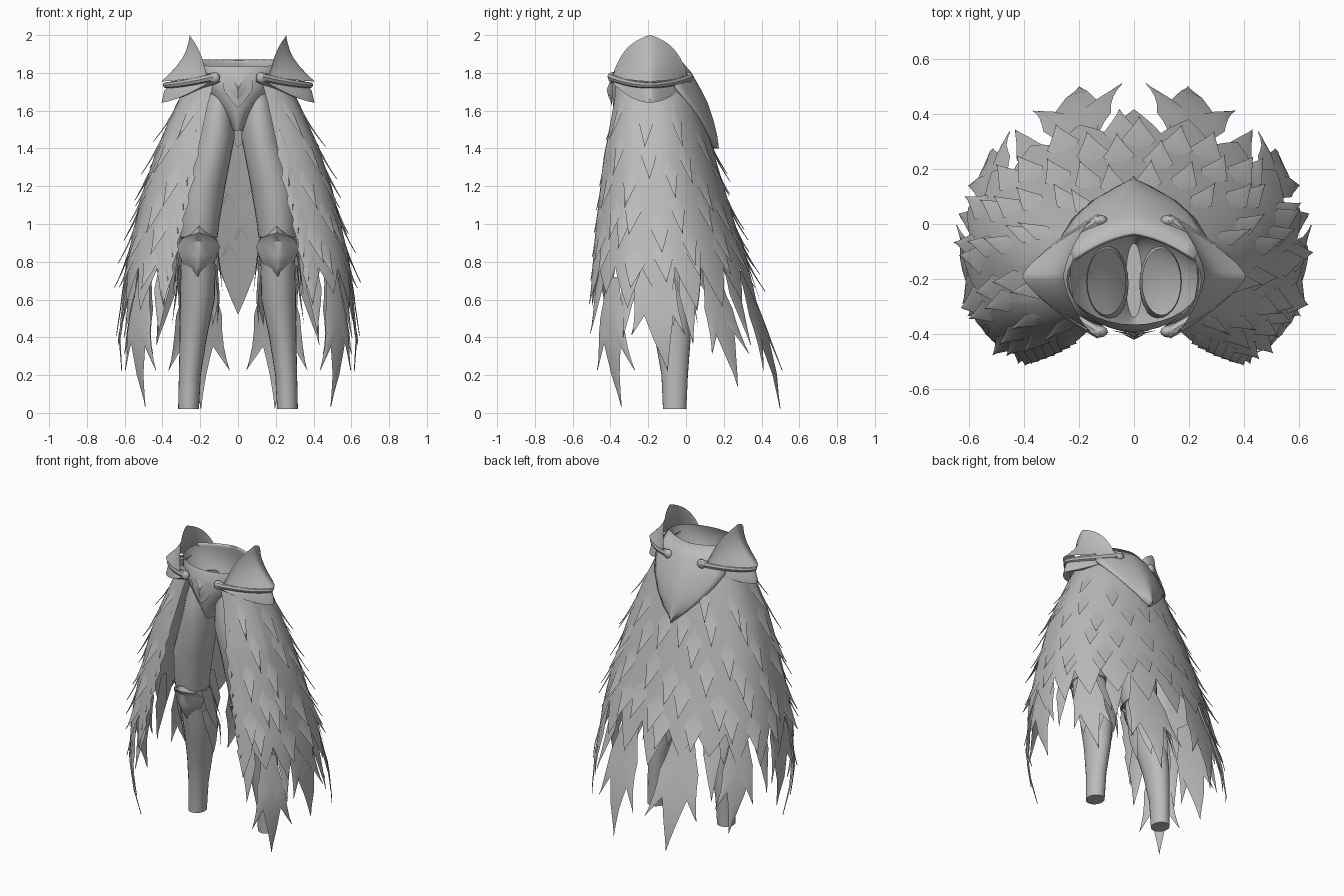
import bpy, math, random
from mathutils import Vector

if "Cube" in bpy.data.objects:
    bpy.data.objects.remove(bpy.data.objects["Cube"])

random.seed(4)
GREY = bpy.data.materials.new("grey")
GREY.diffuse_color = (0.5, 0.5, 0.5, 1)
GREY.use_nodes = True
GREY.node_tree.nodes["Principled BSDF"].inputs["Base Color"].default_value = GREY.diffuse_color


def make(name, verts, faces, angle=40):
    me = bpy.data.meshes.new(name)
    me.from_pydata([tuple(v) for v in verts], [], faces)
    me.validate()
    me.materials.append(GREY)
    ob = bpy.data.objects.new(name, me)
    bpy.context.collection.objects.link(ob)
    bpy.ops.object.select_all(action='DESELECT')
    ob.select_set(True)
    bpy.context.view_layer.objects.active = ob
    bpy.ops.object.shade_smooth_by_angle(angle=math.radians(angle))
    return ob


def grid(rows, closed=False, base=0):
    """Verts and quads for a list of equally long point rows."""
    n = len(rows[0])
    faces = []
    for r in range(len(rows) - 1):
        for c in range(n if closed else n - 1):
            a, b = base + r * n + c, base + r * n + (c + 1) % n
            faces.append((a, b, b + n, a + n))
    return [p for row in rows for p in row], faces


def table(tab, z):
    """Linear lookup in rows that run from high z to low z."""
    if z >= tab[0][0]:
        return tab[0][1:]
    for a, b in zip(tab, tab[1:]):
        if z >= b[0]:
            f = (a[0] - z) / (a[0] - b[0])
            return [p + (q - p) * f for p, q in zip(a[1:], b[1:])]
    return tab[-1][1:]


# Skirt envelope: z, half width, front y, back y
SKIRT = [(1.85, .20, -.37, .0), (1.65, .32, -.39, .07), (1.4, .43, -.44, .14),
         (1.2, .495, -.465, .20), (1.0, .545, -.495, .26), (.8, .59, -.52, .325),
         (.6, .62, -.545, .39), (.4, .635, -.555, .455), (.2, .61, -.53, .505),
         (0, .56, -.48, .525)]


def surf(deg, z, lift=0):
    """Point on the skirt, 0 degrees at the back, 180 at the front."""
    rx, yf, yb = table(SKIRT, z)
    t = math.radians(deg)
    s, c = math.sin(t), math.cos(t)
    e = 1 if c > 0 else 1 - .3 * min(1, -c * 3)
    cy, ry = (yf + yb) / 2, (yb - yf) / 2 + lift
    return Vector(((rx + lift) * math.copysign(abs(s) ** e, s),
                   cy + ry * math.copysign(abs(c) ** e, c), z))


def edge(z):
    return 149 + 10 * max(0, min(1, (z - .6) / .8))


# Skirt shell with a ragged hem
COLS = 192
teeth = [random.uniform(.53, .64) for _ in range(17)]
teeth[8] = .52
rows = []
for r in range(17):
    row = []
    for c in range(COLS + 1):
        t = c / COLS
        k = t * 16
        lo = teeth[int(k + .5)]
        tri = 1 - 2 * abs(k - int(k + .5))
        hem = .77 - (.77 - lo) * tri ** .9
        z = 1.8 + (hem - 1.8) * r / 16
        row.append(surf((2 * t - 1) * edge(z), z))
    rows.append(row)
make("skirt_shell", *grid(rows))


def feather(V, F, deg, z0, length, width, lift0, lift1, slant=0, top=.55):
    """Add one pointed feather that follows the skirt."""
    rows = []
    for s in (0, .15, .3, .45, .6, .75, .9, 1):
        h = width * (top + (1 - top) * min(1, s / .45)) * (1 if s < .45 else ((1 - s) / .55) ** 1.1)
        z = z0 - length * s
        row = []
        for k in (-1, 0, 1):
            d = deg + math.degrees((k * h + slant * s * s) / .55)
            row.append(surf(d, z, lift0 + (lift1 - lift0) * s * s + (.004 if k == 0 else 0)))
        rows.append(row)
    v, f = grid(rows, base=len(V))
    V += v
    F += f


# Rows of small feathers lying on the shell
V, F = [], []
for i, ztip in enumerate((1.42, 1.27, 1.12, .97, .83, .7)):
    n = 4 + (i + 1) // 2
    for side in (-1, 1):
        for k in range(n):
            d = (k + (.25 if i % 2 else .75)) * 148 / n + random.uniform(-4, 4)
            z = ztip + random.uniform(-.05, .05)
            if d < 30 and z > 1.3:
                continue
            feather(V, F, side * d, z + .24, .25, .06, -.004, .042, 0, .2)
make("small_feathers", V, F)

# Feathers along the front edges
V, F = [], []
for side in (-1, 1):
    for k in range(6):
        z = 1.5 - k * .125
        feather(V, F, side * (edge(z) - 5), z, .3, .055, 0, .012, side * .02, .2)
make("front_edge_feathers", V, F)

# Large three-pointed tufts below the hem: angle, top, tip, width, barb spread
V, F = [], []
for side in (-1, 1):
    for deg, top, tip, w, barb in ((20, .75, .02, .09, .125), (58, .75, .14, .08, .095),
                                   (97, .9, .22, .085, .09), (127, .72, .03, .085, .13)):
        L = top - tip
        feather(V, F, side * deg, top, L, w, -.012, .005, 0, .7)
        for s in (-1, 1):
            feather(V, F, side * deg + s * 3, top, L * .72, w * .7, -.016, .01, s * barb, .6)
    for deg, tip in ((39, .36), (78, .36), (112, .4), (144, .42)):
        feather(V, F, side * deg, .85, .85 - tip, .055, -.025, .01, .03 * side)
make("hem_tufts", V, F)


def ring(cx, cy, rx, ry, z, n=24):
    return [Vector((cx + rx * math.cos(2 * math.pi * i / n),
                    cy + ry * math.sin(2 * math.pi * i / n), z)) for i in range(n)]


def mirrored(name, pts, faces, angle=40):
    for side, label in ((1, "right_"), (-1, "left_")):
        make(label + name, [(p[0] * side, p[1], p[2]) for p in pts],
             faces if side == 1 else [f[::-1] for f in faces], angle)


# Legs: z, centre x, centre y, radius x, radius y
LEG = [(1.7, .10, -.21, .07, .12), (1.58, .11, -.215, .09, .145), (1.45, .122, -.22, .103, .15),
       (1.2, .185, -.21, .118, .14), (1.0, .205, -.20, .105, .125), (.93, .208, -.19, .10, .12),
       (.92, .21, -.18, .088, .10), (.75, .212, -.14, .092, .11), (.6, .215, -.10, .092, .115),
       (.4, .237, -.07, .072, .095), (.2, .255, -.06, .058, .07), (.02, .262, -.06, .055, .062)]
v, f = grid([ring(cx, cy, rx, ry, z) for z, cx, cy, rx, ry in LEG], True)
f.append(tuple(range(len(v) - 24, len(v))))
mirrored("leg", v, f)

# Knee guards: a pointed, ridged plate under an arched rim
rows = []
for z, w, out in ((.99, .03, .03), (.955, .085, .038), (.91, .115, .032), (.85, .095, .04),
                  (.79, .062, .03), (.73, .008, .01)):
    cx, cy, rx, ry = table(LEG, z)
    rows.append([Vector((cx + w * k, cy - ry - out + .085 * abs(k) ** 1.6,
                         z - .03 * abs(k))) for k in (-1, -.6, -.25, 0, .25, .6, 1)])
mirrored("knee_guard", *grid(rows))

# Calf feathers around the back of each lower leg
V, F = [], []
for tier, (z0, L) in enumerate(((.92, .3), (.78, .32))):
    for k in range(5):
        d = math.radians(-5 + 46 * k + 10 * tier)
        rows = []
        for s in (0, .25, .5, .75, 1):
            z = z0 - L * s
            cx, cy, rx, ry = table(LEG, z)
            h = .42 * (1 - s ** 2)
            g = .012 + .03 * s
            rows.append([Vector((cx + (rx + g) * math.cos(d + j * h),
                                 cy + (ry + g) * math.sin(d + j * h), z)) for j in (-1, 0, 1)])
        v, f = grid(rows, base=len(V))
        V += v
        F += f
mirrored("calf_feathers", V, F)

# Hollow pelvis closing at the crotch
rows = []
for z, rx, yf, yb in ((1.85, .245, -.365, -.04), (1.78, .235, -.39, -.02), (1.7, .18, -.395, -.02),
                      (1.62, .115, -.385, -.03), (1.55, .06, -.365, -.05), (1.495, .03, -.34, -.07)):
    rows.append([p + Vector((0, 0, .02 * p.y / .2 + .02 if z > 1.8 else 0))
                 for p in ring(0, (yf + yb) / 2, rx, (yb - yf) / 2, z, 32)])
v, f = grid(rows, True)
f.append(tuple(range(len(v) - 32, len(v))))
make("pelvis", v, f)

# Faceted belt ornament with a raised heart in the middle
for name, s, out in (("belt_ornament", 1, 0), ("belt_heart", .55, .012)):
    outline = [(0, .045), (.035, .075), (.08, .05), (.075, 0), (.04, -.055), (0, -.095),
               (-.04, -.055), (-.075, 0), (-.08, .05), (-.035, .075)]
    v = [(x * s, -.394 - out + 1.2 * x * x, 1.71 + z * s) for x, z in outline]
    v.append((0, -.408 - out, 1.71))
    make(name, v, [(i, (i + 1) % 10, 10) for i in range(10)], 20)

# Back flap: a pointed shield with a rim
rows = []
for z, w, y in ((1.87, .22, -.03), (1.8, .25, .03), (1.72, .265, .075), (1.64, .225, .115),
                (1.55, .155, .145), (1.47, .08, .165), (1.4, .002, .175)):
    rows.append([Vector((w * k / 6, y - 1.3 * (w * k / 6) ** 2 - .03 * abs(k / 6), z))
                 for k in range(-6, 7)])
flap = make("back_flap", *grid(rows))
mod = flap.modifiers.new("thickness", 'SOLIDIFY')
mod.thickness = .015


def hip(u, x, z):
    """Point on the hip arc, u runs from front (-1) to back (1)."""
    return Vector((x - .26 * abs(u) ** 1.4, -.19 + .205 * u, z))


# Hip plates: peaked upper plate, hanging lower plate, rolled band with knobs
upper, lower, band = [], [], []
for i in range(-16, 17):
    u = i / 16
    a = abs(u)
    top = Vector((.255 - .09 * a ** 1.5, -.19 + .2 * u, 1.785 + .215 * (1 - .45 * a ** 1.2 - .55 * a ** 4)))
    low = hip(u, .405, 1.755 + .03 * a * a)
    row = []
    for k in range(7):
        t = k / 6
        p = top.lerp(low, t)
        p.x -= .035 * math.sin(math.pi * t) * (1 - a)
        row.append(p)
    upper.append(row)
    c = 1 - a ** 2
    lower.append([hip(u, .355, 1.755 + .02 * a), hip(u, .39, 1.755 - .05 * c),
                  hip(u, .405, 1.755 - .112 * c), hip(u, .35, 1.755 - .09 * c)])
    b = hip(u, .383, 1.735 + .045 * a * a)
    out = Vector((1 - a * .6, u, 0)).normalized()
    w = .015 + .008 * a
    band.append([b + out * w * math.cos(q * math.pi / 4)
                 + Vector((0, 0, w * math.sin(q * math.pi / 4))) for q in range(8)])
mirrored("upper_hip_plate", *grid(upper))
mirrored("lower_hip_plate", *grid(lower))
mirrored("hip_band", *grid(band, True))
for end, y in (("front", -.39), ("back", .012)):
    v, f = grid([ring(.125, y, .03 * math.sin(a), .022 * math.sin(a), 1.775 + .03 * math.cos(a), 12)
                 for a in (.05, .5, 1, 1.57, 2.1, 2.6, 3.09)], True)
    mirrored(end + "_band_knob", v, f, 60)
